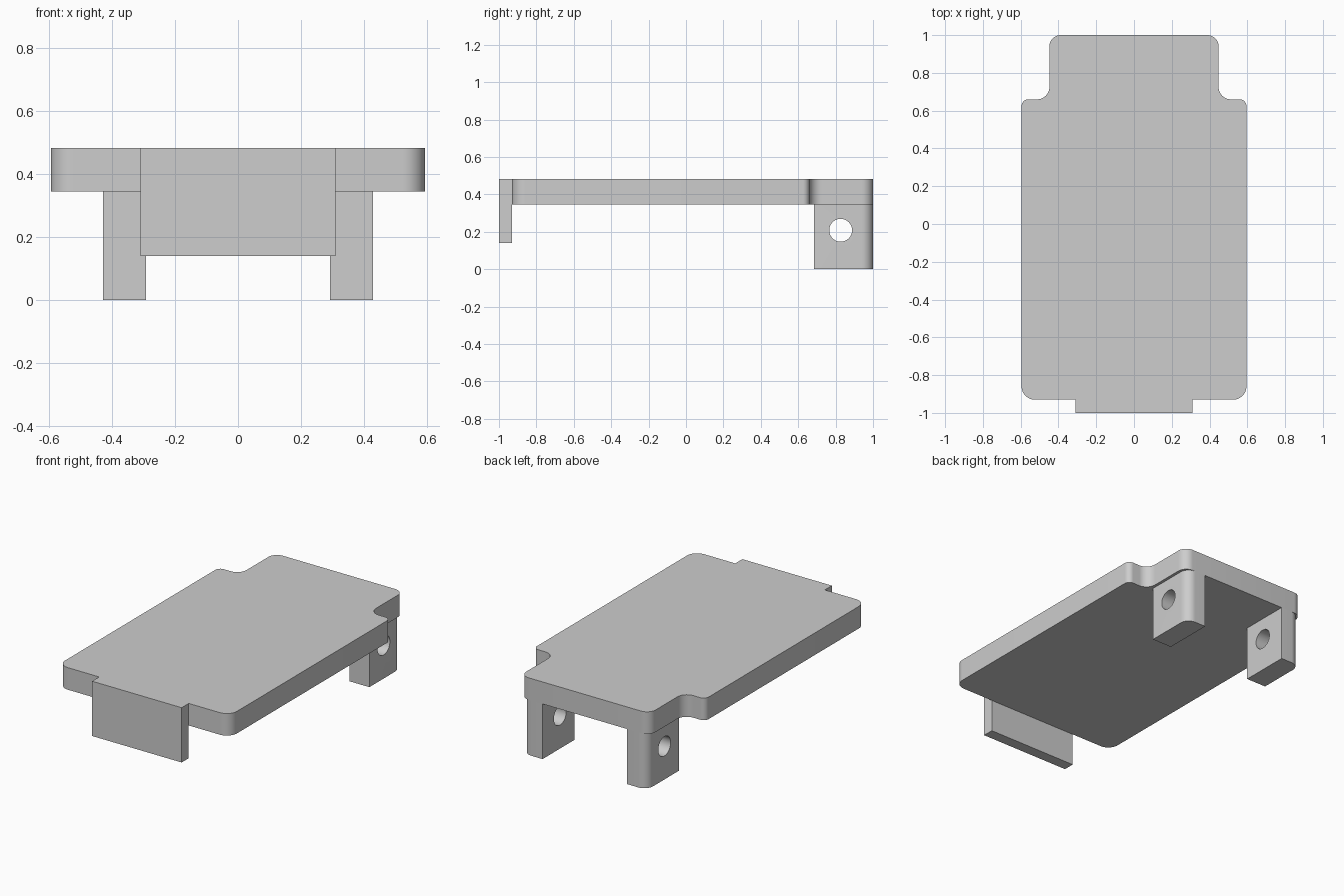
import bpy
import bmesh
from math import pi, tan, sin
from mathutils import Vector

cube = bpy.data.objects.get("Cube")
if cube:
    bpy.data.objects.remove(cube, do_unlink=True)

grey = bpy.data.materials.new("plain grey")
grey.use_nodes = True
colour = (0.61, 0.61, 0.61, 1)
grey.diffuse_color = colour
grey.node_tree.nodes["Principled BSDF"].inputs["Base Color"].default_value = colour

UNDER, TOP = 0.345, 0.483    # height range of the plate
BACK, FRONT = 1.0, -0.93     # y range of the plate


def fillet(corners, steps=12):
    """Round each (x, y, radius) corner of a closed outline."""
    outline = []
    for i, (x, y, r) in enumerate(corners):
        p = Vector((x, y, 0))
        if r == 0:
            outline.append(p)
            continue
        a = (Vector((*corners[i - 1][:2], 0)) - p).normalized()
        b = (Vector((*corners[(i + 1) % len(corners)][:2], 0)) - p).normalized()
        half = a.angle(b) / 2
        centre = p + (a + b).normalized() * r / sin(half)
        start = (p + a * r / tan(half) - centre).normalized()
        end = (p + b * r / tan(half) - centre).normalized()
        outline += [centre + start.lerp(end, 0.5).normalized() * r if k * 2 == steps
                    else centre + start.slerp(end, k / steps).normalized() * r
                    for k in range(steps + 1)]
    return outline


def extrude(name, corners, z0, z1):
    """Raise a rounded outline into a solid part."""
    bm = bmesh.new()
    face = bm.faces.new([bm.verts.new((p.x, p.y, z0)) for p in fillet(corners)])
    top = bmesh.ops.extrude_face_region(bm, geom=[face], use_keep_orig=True)
    verts = [v for v in top["geom"] if isinstance(v, bmesh.types.BMVert)]
    bmesh.ops.translate(bm, verts=verts, vec=(0, 0, z1 - z0))
    bmesh.ops.recalc_face_normals(bm, faces=bm.faces)
    mesh = bpy.data.meshes.new(name)
    bm.to_mesh(mesh)
    bm.free()
    mesh.materials.append(grey)
    ob = bpy.data.objects.new(name, mesh)
    bpy.context.collection.objects.link(ob)
    return ob


def select_only(ob):
    bpy.ops.object.select_all(action="DESELECT")
    ob.select_set(True)
    bpy.context.view_layer.objects.active = ob


def smooth(ob):
    select_only(ob)
    bpy.ops.object.shade_smooth_by_angle(angle=pi / 6)


# Plate with a narrower tongue at the back
half_plate = [(0.595, FRONT, 0.07), (0.595, 0.66, 0.035),
              (0.448, 0.66, 0.065), (0.448, BACK, 0.06)]
mirrored = [(-x, y, r) for x, y, r in reversed(half_plate)]
smooth(extrude("plate", half_plate + mirrored, UNDER, TOP))

# Hanging tab across the front edge
extrude("front_tab", [(-0.31, -1, 0), (0.31, -1, 0),
                      (0.31, FRONT, 0), (-0.31, FRONT, 0)], 0.14, TOP)

# Rear legs, each drilled sideways
for side, label in ((1, "left"), (-1, "right")):
    leg = extrude(label + "_leg", [(side * 0.293, 0.685, 0), (side * 0.43, 0.685, 0),
                                   (side * 0.43, BACK, 0.06), (side * 0.293, BACK, 0)],
                  0, UNDER)
    bpy.ops.mesh.primitive_cylinder_add(vertices=48, radius=0.061, depth=0.5,
                                        location=(side * 0.36, 0.827, 0.208),
                                        rotation=(0, pi / 2, 0))
    drill = bpy.context.object
    drill.name = label + "_drill"
    drill.hide_render = True
    drill.data.materials.append(grey)
    hole = leg.modifiers.new("hole", "BOOLEAN")
    hole.operation = "DIFFERENCE"
    hole.solver = "EXACT"
    hole.object = drill
    select_only(leg)
    bpy.ops.object.modifier_apply(modifier=hole.name)
    bpy.data.objects.remove(drill, do_unlink=True)
    smooth(leg)
